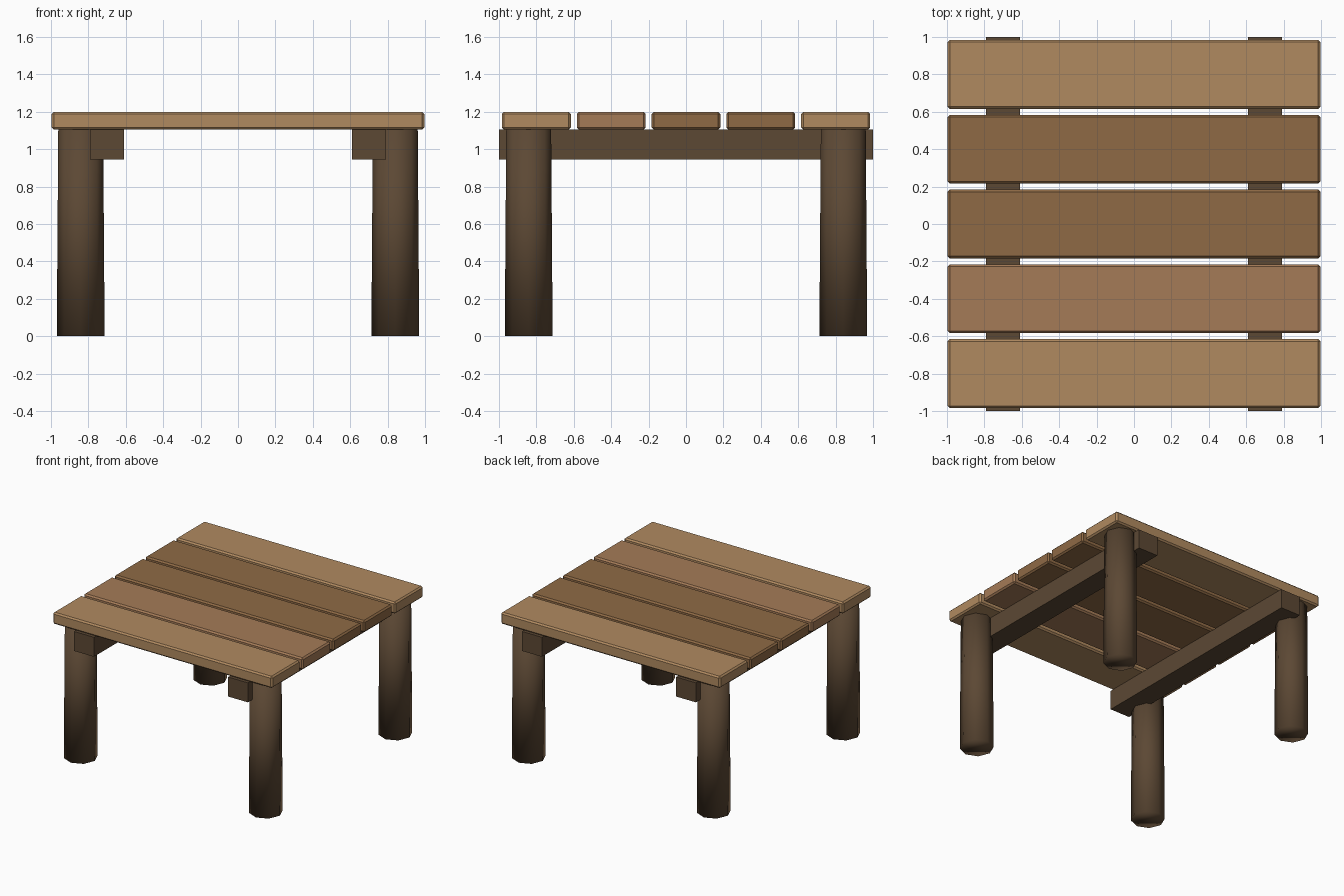
import bpy

if "Cube" in bpy.data.objects:
    bpy.data.objects.remove(bpy.data.objects["Cube"])


def linear(c):
    c /= 255
    return c / 12.92 if c <= 0.04045 else ((c + 0.055) / 1.055) ** 2.4


def material(name, rgb):
    mat = bpy.data.materials.new(name)
    mat.diffuse_color = (*[linear(c) for c in rgb], 1)
    mat.use_nodes = True
    mat.node_tree.nodes["Principled BSDF"].inputs["Base Color"].default_value = mat.diffuse_color
    return mat


light = material("light wood", (176, 138, 96))
red = material("reddish wood", (165, 123, 87))
mid = material("brown wood", (143, 106, 69))
dark = material("dark wood", (92, 72, 52))


def box(name, center, size, mat, bevel=0):
    bpy.ops.mesh.primitive_cube_add(size=1, location=center)
    ob = bpy.context.object
    ob.name = name
    ob.scale = size
    bpy.ops.object.transform_apply(location=False, rotation=False, scale=True)
    ob.data.materials.append(mat)
    if bevel:
        mod = ob.modifiers.new("bevel", "BEVEL")
        mod.width = bevel
        mod.segments = 1
    return ob


# Table top: five planks with small gaps
for i, mat in enumerate((light, red, mid, mid, light)):
    box(f"plank_{i + 1}", (0, (i - 2) * 0.4, 1.152), (1.994, 0.368, 0.096), mat, 0.012)

for sx, side in ((-1, "left"), (1, "right")):
    # Support beam under the planks
    box(f"{side}_beam", (sx * 0.7, 0, 1.024), (0.18, 2.0, 0.16), dark)

    # Tapered eight-sided legs, softly shaded
    for sy, end in ((-1, "front"), (1, "back")):
        bpy.ops.mesh.primitive_cone_add(vertices=8, radius1=0.128, radius2=0.12, depth=1.104,
                                        location=(sx * 0.841, sy * 0.841, 0.552))
        leg = bpy.context.object
        leg.name = f"{end}_{side}_leg"
        leg.data.materials.append(dark)
        bpy.ops.object.shade_smooth()
